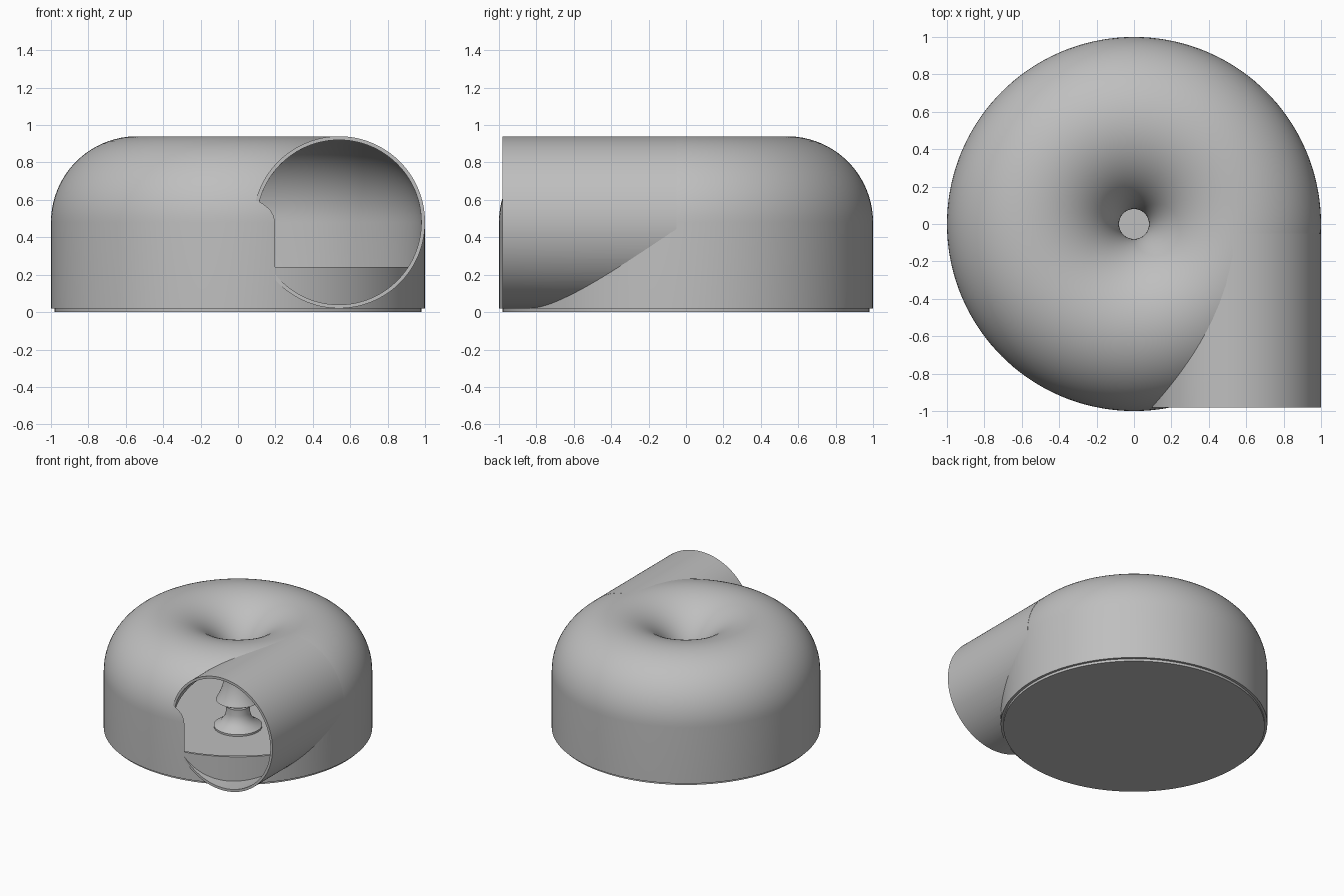
import bpy, bmesh, math
from mathutils import Matrix

cube = bpy.data.objects.get("Cube")
if cube:
    bpy.data.objects.remove(cube)

GREY = (0.52, 0.52, 0.52, 1)
mat = bpy.data.materials.new("light grey")
mat.use_nodes = True
mat.diffuse_color = GREY
mat.node_tree.nodes["Principled BSDF"].inputs["Base Color"].default_value = GREY

RING, AXIS_Z = 0.54, 0.48      # centre of the round section
R_OUT, R_IN = 0.46, 0.44       # outer and inner section radius
SILL = 0.24                    # lower edge of the outlet opening


def arc(radius, start, end, steps=48):
    """Points of the round section, angles in degrees."""
    angles = [math.radians(start + (end - start) * i / steps) for i in range(steps + 1)]
    return [(RING + radius * math.cos(a), AXIS_Z + radius * math.sin(a)) for a in angles]


def lathe(name, profile, segments=144):
    """Revolve a closed (r, z) profile about the z axis."""
    bm = bmesh.new()
    verts = [bm.verts.new((r, 0, z)) for r, z in profile]
    edges = [bm.edges.new((verts[i - 1], verts[i])) for i in range(len(verts))]
    bmesh.ops.spin(bm, geom=verts + edges, cent=(0, 0, 0), axis=(0, 0, 1),
                   angle=math.tau, steps=segments, use_merge=True)
    bmesh.ops.remove_doubles(bm, verts=bm.verts, dist=1e-5)
    # drop the collapsed edge on the axis, if any
    bmesh.ops.delete(bm, geom=[e for e in bm.edges if not e.link_faces], context='EDGES')
    bmesh.ops.recalc_face_normals(bm, faces=bm.faces)
    mesh = bpy.data.meshes.new(name)
    bm.to_mesh(mesh)
    bm.free()
    mesh.materials.append(mat)
    obj = bpy.data.objects.new(name, mesh)
    bpy.context.collection.objects.link(obj)
    return obj


def lay_along_y(obj):
    """Turn a z-axis part so that it runs along -y through the outlet centre."""
    obj.data.transform(Matrix.Translation((RING, 0, AXIS_Z)) @ Matrix.Rotation(math.pi / 2, 4, 'X'))


def boolean(obj, cutter, operation='DIFFERENCE'):
    """Apply a boolean and remove the cutter."""
    cutter.hide_render = True
    mod = obj.modifiers.new("cut", 'BOOLEAN')
    mod.operation, mod.object, mod.solver = operation, cutter, 'EXACT'
    bpy.context.view_layer.update()
    bpy.context.view_layer.objects.active = obj
    bpy.ops.object.modifier_apply(modifier=mod.name)
    bpy.data.objects.remove(cutter)


# Domed housing: thin shell with a central funnel that flares again inside
lip = 180 + math.degrees(math.asin((AXIS_Z - SILL) / R_OUT))
housing = lathe("housing", [(1, 0.02)] + arc(R_OUT, 0, lip) + arc(R_IN, lip, 0) + [(0.98, 0.02)])

# Opening in the housing where the outlet joins, above the sill
opening = lathe("opening_cutter", [(0, 0.02), (R_IN, 0.02), (R_IN, 0.98), (0, 0.98)])
lay_along_y(opening)
bpy.ops.mesh.primitive_cube_add(size=2, location=(0, 0, SILL + 1))
boolean(opening, bpy.context.object, 'INTERSECT')
boolean(housing, opening)

# Outlet pipe, tangent to the housing and trimmed where it enters it
outlet = lathe("outlet_pipe", [(R_IN, 0.05), (R_OUT, 0.05), (R_OUT, 0.98), (R_IN, 0.98)])
lay_along_y(outlet)
mid = (R_OUT + R_IN) / 2
inside = lathe("inside_cutter", [(RING + mid, -0.1)] + arc(mid, 0, 180) + [(RING - mid, -0.1)])
boolean(outlet, inside)

# Base plate and the flared hub beneath the funnel
base = lathe("base_plate", [(0, 0), (0.98, 0), (0.98, 0.025), (0, 0.025)])
hub = lathe("hub", [(0, 0.02), (0.18, 0.02), (0.18, 0.04), (0.13, 0.07), (0.1, 0.11),
                    (0.09, 0.15), (0.09, 0.2), (0, 0.2)], 64)

# Smooth shading with sharp rims
bpy.ops.object.select_all(action='DESELECT')
for obj in (housing, outlet, base, hub):
    obj.select_set(True)
bpy.context.view_layer.objects.active = housing
bpy.ops.object.shade_smooth_by_angle(angle=math.radians(30))
